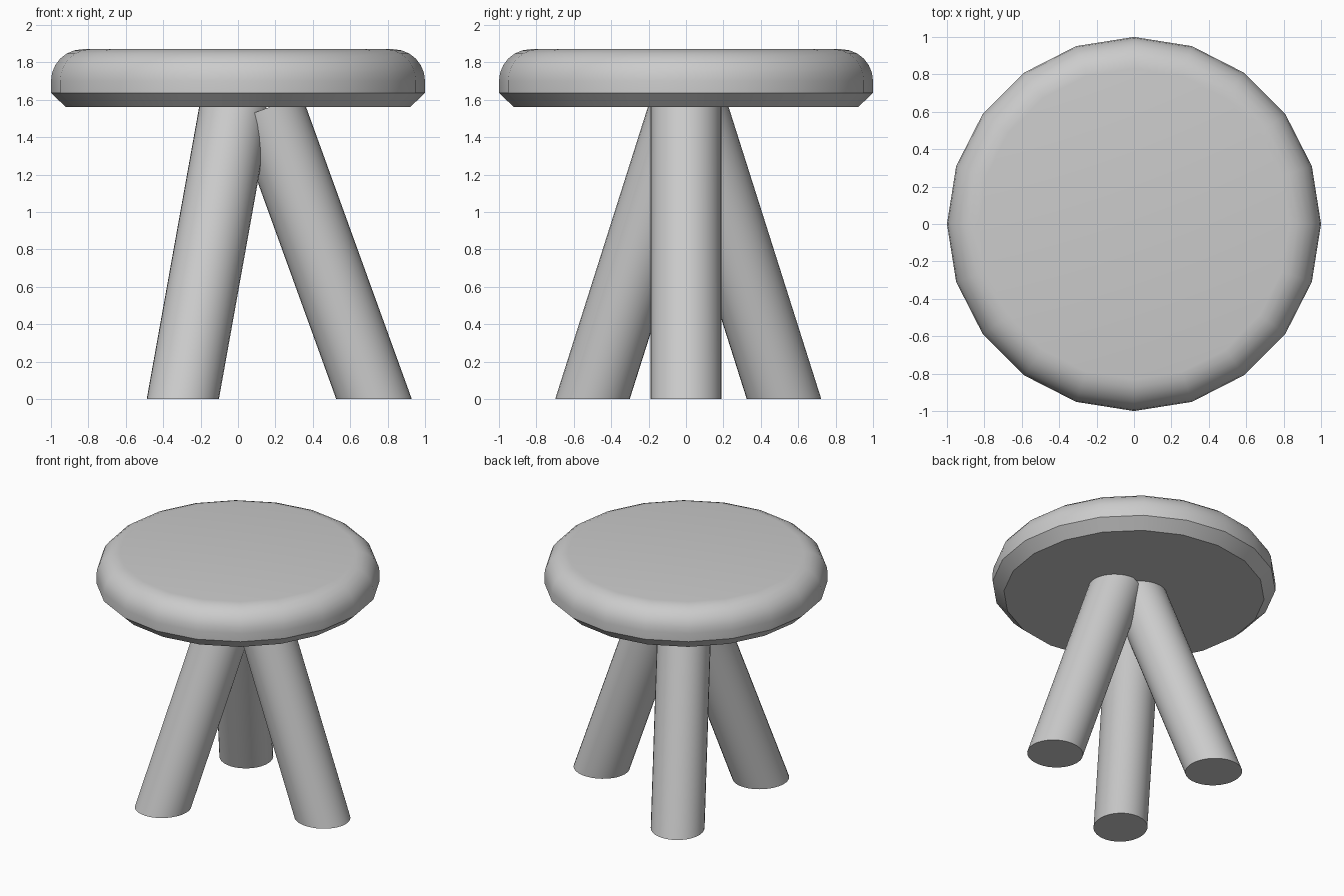
import bpy, bmesh, math
from mathutils import Vector

if "Cube" in bpy.data.objects:
    bpy.data.objects.remove(bpy.data.objects["Cube"])


def finish(name, bm):
    bmesh.ops.recalc_face_normals(bm, faces=bm.faces)
    mesh = bpy.data.meshes.new(name)
    bm.to_mesh(mesh)
    bm.free()
    obj = bpy.data.objects.new(name, mesh)
    bpy.context.collection.objects.link(obj)
    bpy.ops.object.select_all(action='DESELECT')
    obj.select_set(True)
    bpy.context.view_layer.objects.active = obj
    bpy.ops.object.shade_smooth_by_angle(angle=math.radians(30))
    return obj


def lathe(name, profile, sides):
    bm = bmesh.new()
    rings = []
    for r, z in profile:
        rings.append([bm.verts.new((r * math.cos(2 * math.pi * i / sides),
                                    r * math.sin(2 * math.pi * i / sides), z))
                      for i in range(sides)])
    for a, b in zip(rings, rings[1:]):
        for i in range(sides):
            j = (i + 1) % sides
            bm.faces.new((a[i], a[j], b[j], b[i]))
    bm.faces.new(rings[0])
    bm.faces.new(rings[-1])
    return finish(name, bm)


def leg(name, foot, top, radius=0.19, sides=32):
    foot, top = Vector(foot), Vector(top)
    axis = (top - foot).normalized()
    bm = bmesh.new()
    bmesh.ops.create_cone(bm, cap_ends=True, segments=sides, radius1=radius,
                          radius2=radius, depth=(top - foot).length)
    lower = [v for v in bm.verts if v.co.z < 0]
    rot = Vector((0, 0, 1)).rotation_difference(axis)
    for v in bm.verts:
        v.co = rot @ v.co + (foot + top) / 2
    # slide the lower ring along the leg so the foot sits flat on the floor
    for v in lower:
        v.co -= axis * (v.co.z / axis.z)
    return finish(name, bm)


# seat: chamfered underside, rounded upper rim
R = 0.17
rim = [(1 - R + R * math.cos(a), 1.70 + R * math.sin(a))
       for a in (math.pi / 2 * k / 6 for k in range(7))]
lathe("seat", [(0.92, 1.56), (1.0, 1.637)] + rim, 20)

# three splayed legs
leg("right_leg", (0.727, 0, 0), (0.163, 0, 1.558))
leg("front_leg", (-0.295, -0.50, 0), (-0.015, -0.005, 1.56))
leg("back_leg", (-0.295, 0.524, 0), (-0.015, 0.029, 1.56))
